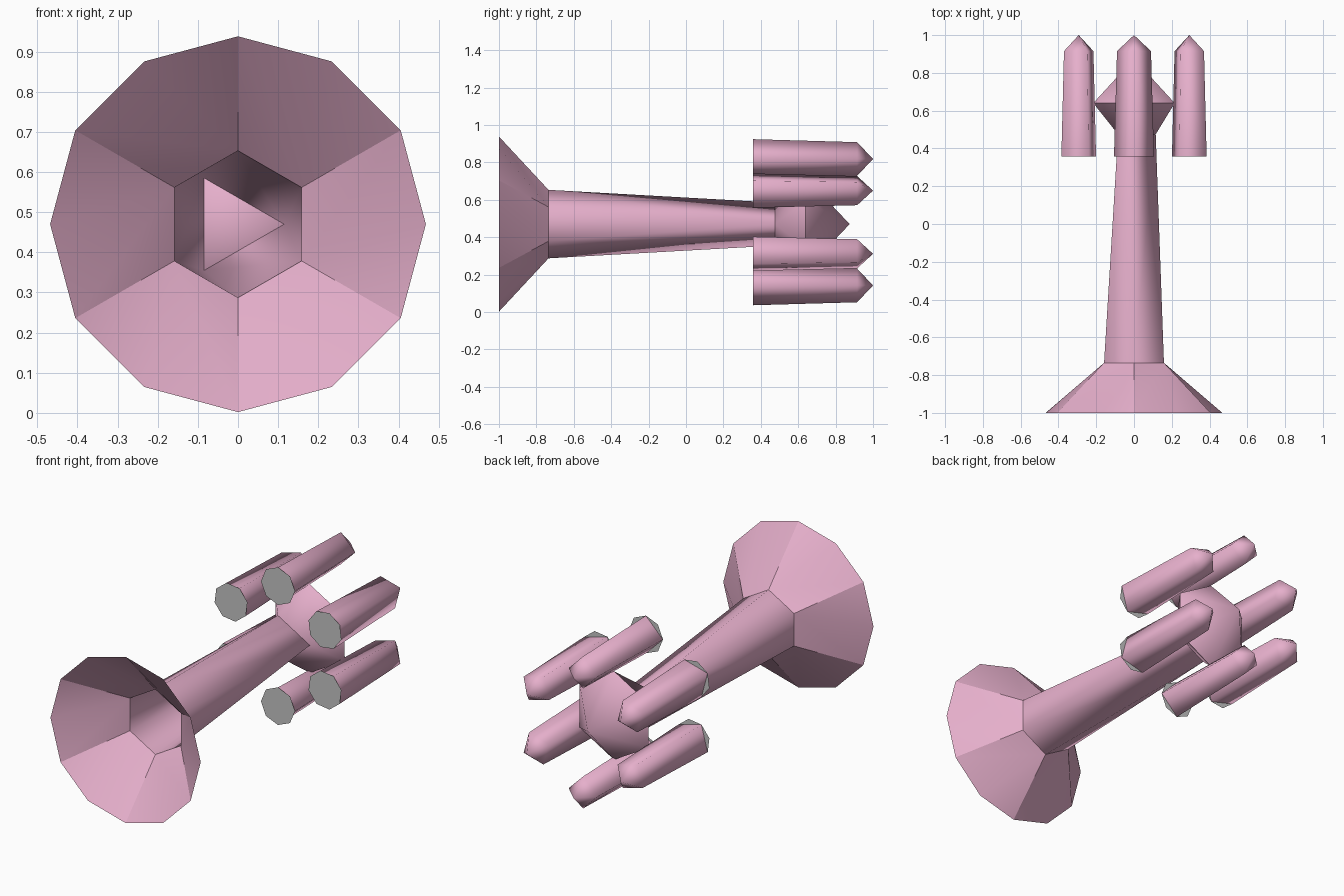
import bpy, bmesh
from math import cos, sin, radians

cube = bpy.data.objects.get("Cube")
if cube:
    bpy.data.objects.remove(cube)

AXIS_Z = 0.47


def material(name, color):
    mat = bpy.data.materials.new(name)
    mat.use_nodes = True
    mat.diffuse_color = color
    mat.node_tree.nodes["Principled BSDF"].inputs["Base Color"].default_value = color
    return mat


pink = material("soft pink", (0.79, 0.43, 0.6, 1))
grey = material("light grey", (0.56, 0.56, 0.56, 1))


def ring(bm, sides, radius, y, start=30, x=0.0, z=AXIS_Z):
    """Regular polygon of vertices facing along y."""
    angles = [radians(start + i * 360 / sides) for i in range(sides)]
    return [bm.verts.new((x + radius * cos(a), y, z + radius * sin(a))) for a in angles]


def halve(bm, big, small):
    """Skin a ring onto one with half as many sides, as a spiral of fans."""
    n = len(small)
    for i, v in enumerate(small):
        fan = [big[(2 * i + k) % (2 * n)] for k in range(3)]
        bm.faces.new((v, fan[0], fan[1]))
        bm.faces.new((v, fan[1], fan[2]))
        bm.faces.new((v, fan[2], small[(i + 1) % n]))


def bridge(bm, a, b):
    for i in range(len(a)):
        j = (i + 1) % len(a)
        bm.faces.new((a[i], a[j], b[j], b[i]))


def cone(bm, base, tip):
    apex = bm.verts.new(tip)
    for i in range(len(base)):
        bm.faces.new((base[i], base[(i + 1) % len(base)], apex))


def finish(bm, name, mat, smooth=65):
    bmesh.ops.recalc_face_normals(bm, faces=bm.faces)
    mesh = bpy.data.meshes.new(name)
    bm.to_mesh(mesh)
    bm.free()
    mesh.materials.append(mat)
    obj = bpy.data.objects.new(name, mesh)
    bpy.context.collection.objects.link(obj)
    bpy.ops.object.select_all(action="DESELECT")
    obj.select_set(True)
    bpy.context.view_layer.objects.active = obj
    bpy.ops.object.shade_smooth_by_angle(angle=radians(smooth))


# Flared mouth: twelve sides down to six
bm = bmesh.new()
halve(bm, ring(bm, 12, 0.468, -1), ring(bm, 6, 0.183, -0.735))
finish(bm, "flared_mouth", pink, 30)

# Barrel: six sides down to three
bm = bmesh.new()
halve(bm, ring(bm, 6, 0.183, -0.735, -30), ring(bm, 3, 0.133, 0.475, 0, x=-0.018))
finish(bm, "barrel", pink)

# Hub: triangular front, six-sided rim, pointed back
bm = bmesh.new()
front = ring(bm, 3, 0.133, 0.475, 0, x=-0.018)
rim = ring(bm, 6, 0.249, 0.64, -30)
bm.faces.new(front)
halve(bm, rim, front)
cone(bm, rim, (0, 0.875, AXIS_Z))
finish(bm, "hub", pink)

# Six four-sided pointed rods, each turned to face the hub,
# with an eight-sided front disc whose corners meet the rod's corners
for i in range(6):
    turn = 30 + 60 * i
    x = 0.338 * cos(radians(turn))
    z = 0.48 + 0.338 * sin(radians(turn))

    bm = bmesh.new()
    front = ring(bm, 4, 0.106, 0.357, turn, x, z)
    back = ring(bm, 4, 0.09, 0.915, turn, x, z)
    bridge(bm, front, back)
    cone(bm, back, (x, 1, z))
    finish(bm, f"rod_{i + 1}", pink, 120)

    bm = bmesh.new()
    bm.faces.new(ring(bm, 8, 0.106, 0.356, turn, x, z))
    finish(bm, f"rod_disc_{i + 1}", grey)
